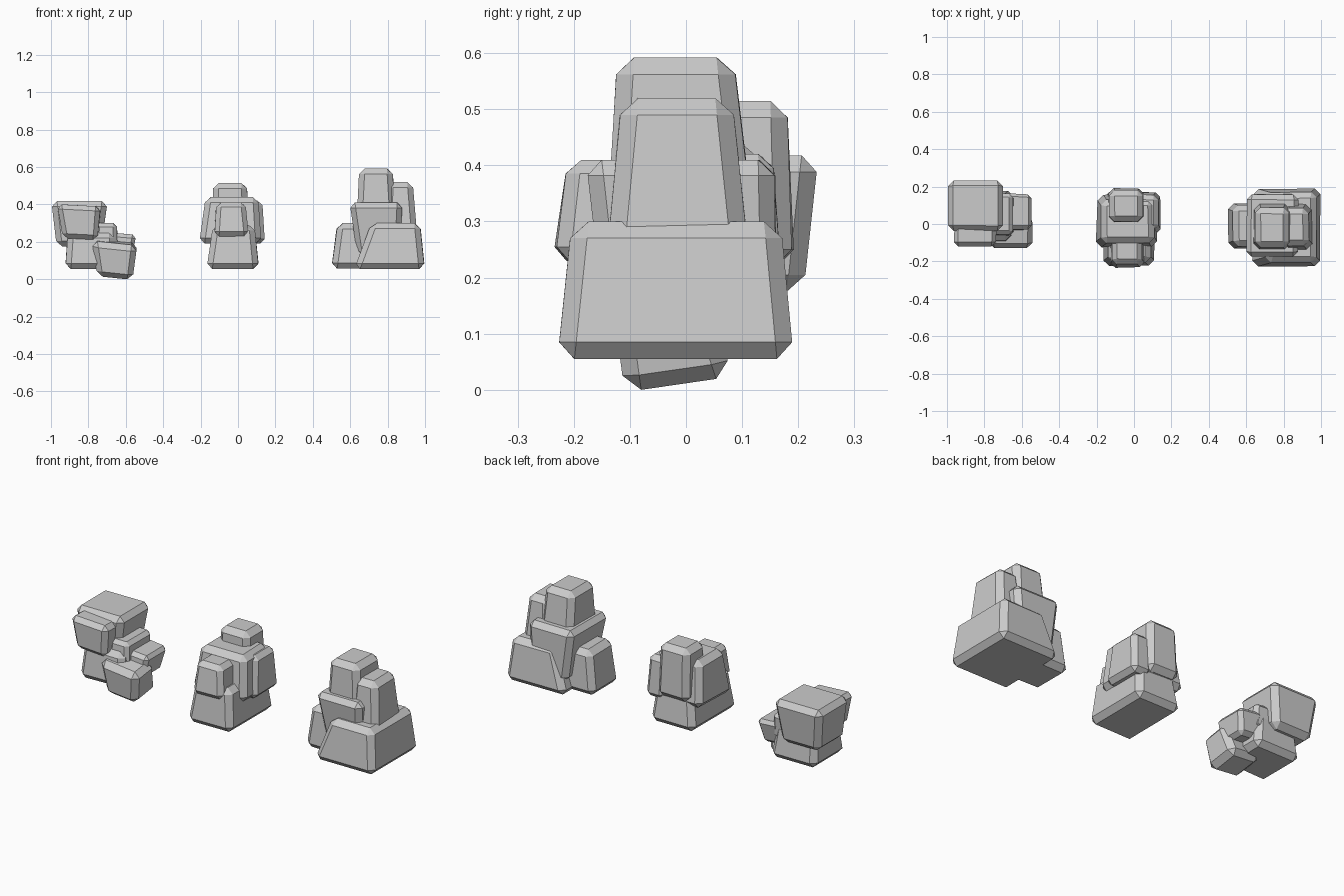
import bpy, bmesh, random
from mathutils import Vector

random.seed(4)


def rock(name, z, bottom, top, bevel=0.03, tilt=(0, 0), jitter=0.01):
    """Chamfered boulder between two rectangles (x0, x1, y0, y1) at heights z."""
    bm = bmesh.new()
    rings = []
    cx, cy = (bottom[0] + bottom[1]) / 2, (bottom[2] + bottom[3]) / 2
    for level, (x0, x1, y0, y1) in zip(z, (bottom, top)):
        ring = []
        for x, y in ((x0, y0), (x1, y0), (x1, y1), (x0, y1)):
            # uneven corners, pulled slightly inward
            px = x + (cx - x) * random.random() * jitter * 8
            py = y + (cy - y) * random.random() * jitter * 8
            pz = level + (x - cx) * tilt[0] + (y - cy) * tilt[1]
            ring.append(bm.verts.new(Vector((px, py, pz))))
        rings.append(ring)
    lo, hi = rings
    bm.faces.new(lo[::-1])
    bm.faces.new(hi)
    for i in range(4):
        j = (i + 1) % 4
        bm.faces.new((lo[i], lo[j], hi[j], hi[i]))
    bmesh.ops.bevel(bm, geom=bm.edges[:], offset=bevel, segments=1,
                    profile=0.5, affect='EDGES')
    bmesh.ops.recalc_face_normals(bm, faces=bm.faces[:])
    mesh = bpy.data.meshes.new(name)
    bm.to_mesh(mesh)
    bm.free()
    obj = bpy.data.objects.new(name, mesh)
    bpy.context.collection.objects.link(obj)
    return obj


# Right cluster: stacked tall outcrop
rock("right_base_rock", (0.055, 0.30),
     (0.62, 1.0, -0.23, 0.195), (0.71, 0.975, -0.205, 0.17), 0.03, jitter=0.004)
rock("right_side_rock", (0.057, 0.30),
     (0.49, 0.80, -0.14, 0.12), (0.525, 0.77, -0.12, 0.10), 0.03)
rock("right_middle_rock", (0.12, 0.41),
     (0.63, 0.87, -0.15, 0.17), (0.59, 0.885, -0.185, 0.16), 0.028)
rock("right_peak_rock", (0.24, 0.592),
     (0.63, 0.85, -0.15, 0.13), (0.645, 0.83, -0.125, 0.09), 0.03)
rock("right_shoulder_rock", (0.22, 0.52),
     (0.78, 0.96, -0.145, 0.12), (0.80, 0.935, -0.12, 0.09), 0.03)

# Centre cluster
rock("centre_base_rock", (0.055, 0.29),
     (-0.168, 0.115, -0.23, 0.18), (-0.135, 0.09, -0.205, 0.15), 0.03, jitter=0.004)
rock("centre_body_rock", (0.19, 0.44),
     (-0.21, 0.135, -0.13, 0.165), (-0.175, 0.11, -0.10, 0.13), 0.03)
rock("centre_side_slab", (0.19, 0.42),
     (0.02, 0.145, -0.06, 0.175), (0.02, 0.13, -0.03, 0.16), 0.025)
rock("centre_back_peak_rock", (0.22, 0.515),
     (-0.14, 0.06, 0.0, 0.195), (-0.14, 0.055, 0.01, 0.185), 0.03)
rock("centre_front_rock", (0.23, 0.41),
     (-0.13, 0.06, -0.24, -0.02), (-0.12, 0.045, -0.215, -0.02), 0.025)

# Left cluster: low tumbled outcrop
rock("left_base_rock", (0.055, 0.25),
     (-0.935, -0.63, -0.11, 0.18), (-0.92, -0.66, -0.09, 0.165), 0.03)
rock("left_top_rock", (0.175, 0.418),
     (-0.97, -0.73, -0.03, 0.21), (-1.0, -0.695, -0.04, 0.237), 0.03, jitter=0.002)
rock("left_front_rock", (0.215, 0.395),
     (-0.94, -0.75, -0.115, 0.03), (-0.97, -0.73, -0.125, 0.03), 0.025, (-0.05, 0))
rock("left_step_rock", (0.16, 0.30),
     (-0.77, -0.64, -0.07, 0.16), (-0.76, -0.645, -0.06, 0.17), 0.02)
rock("left_low_step_rock", (0.11, 0.245),
     (-0.69, -0.57, -0.04, 0.14), (-0.69, -0.54, -0.03, 0.17), 0.02, (-0.08, 0))
rock("left_toe_rock", (0.022, 0.212),
     (-0.755, -0.56, -0.115, 0.085), (-0.785, -0.53, -0.14, 0.03), 0.03, (-0.1, 0.14))

# Rest the lowest point on the ground
bpy.context.view_layer.update()
objs = list(bpy.context.collection.objects)
low = min(v.co.z for o in objs for v in o.data.vertices)
for v in bpy.data.objects["left_toe_rock"].data.vertices:
    v.co.z -= low
